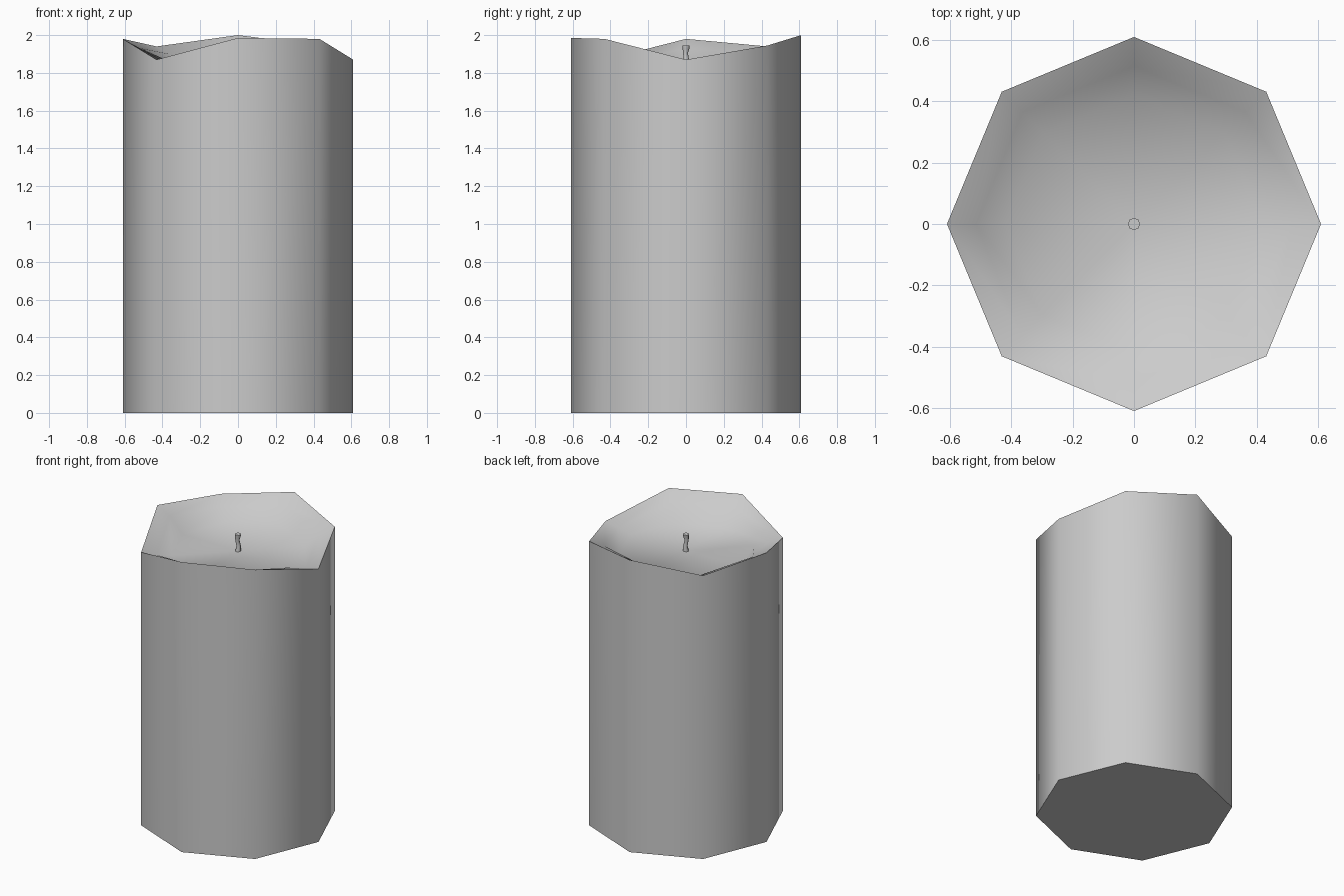
import bpy, bmesh, math

if "Cube" in bpy.data.objects:
    bpy.data.objects.remove(bpy.data.objects["Cube"])

N = 8


def ring(bm, r, heights, cx=0.0, cy=0.0):
    return [bm.verts.new((cx + r * math.cos(2 * math.pi * i / N),
                          cy + r * math.sin(2 * math.pi * i / N), z))
            for i, z in enumerate(heights)]


def bridge(bm, a, b, triangles=False):
    for i in range(N):
        j = (i + 1) % N
        if triangles:
            bm.faces.new((a[i], a[j], b[j]))
            bm.faces.new((a[i], b[j], b[i]))
        else:
            bm.faces.new((a[i], a[j], b[j], b[i]))


def finish(bm, name, angle):
    bmesh.ops.recalc_face_normals(bm, faces=bm.faces[:])
    mesh = bpy.data.meshes.new(name)
    bm.to_mesh(mesh)
    bm.free()
    ob = bpy.data.objects.new(name, mesh)
    bpy.context.collection.objects.link(ob)
    bpy.ops.object.select_all(action='DESELECT')
    ob.select_set(True)
    bpy.context.view_layer.objects.active = ob
    bpy.ops.object.shade_smooth_by_angle(angle=math.radians(angle))


# Wax body: octagonal wall, uneven melted rim, sloped lip and sunken pool
rim_z = [1.87, 1.945, 2.0, 1.94, 1.98, 1.87, 1.985, 1.98]
lip_z = [1.85, 1.905, 1.94, 1.90, 1.93, 1.845, 1.93, 1.935]
pool_z = [1.83, 1.83, 1.86, 1.835, 1.83, 1.83, 1.83, 1.83]
bm = bmesh.new()
base = ring(bm, 0.61, [0.0] * N)
rim = ring(bm, 0.61, rim_z)
lip = ring(bm, 0.515, lip_z)
pool = ring(bm, 0.42, pool_z)
bm.faces.new(base[::-1])
bridge(bm, base, rim)
bridge(bm, rim, lip, True)
bridge(bm, lip, pool, True)
centre = bm.verts.new((0, 0, 1.83))
for i in range(N):
    bm.faces.new((pool[i], pool[(i + 1) % N], centre))
finish(bm, "candle_wax", 50)

# Wick: thin, slightly crooked stem
bm = bmesh.new()
stem = [(1.825, 0.018, 0.0), (1.865, 0.014, 0.003),
        (1.905, 0.013, -0.003), (1.93, 0.018, 0.0), (1.945, 0.02, 0.0)]
rings = [ring(bm, r, [z] * N, dx, dx) for z, r, dx in stem]
for a, b in zip(rings, rings[1:]):
    bridge(bm, a, b)
bm.faces.new(rings[0][::-1])
bm.faces.new(rings[-1])
finish(bm, "wick", 50)
